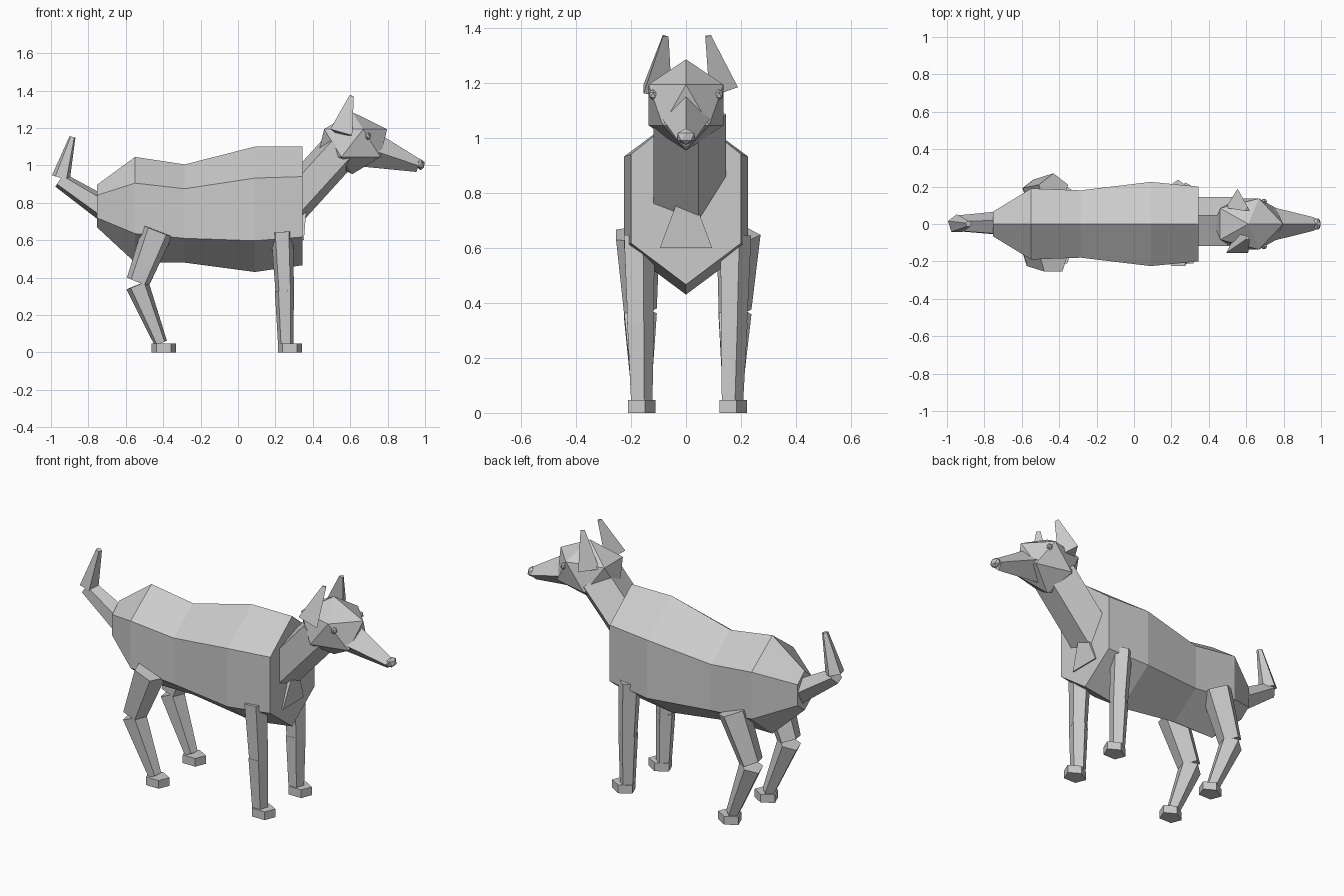
import bpy, bmesh
from math import sin, cos, tau
from mathutils import Vector

if "Cube" in bpy.data.objects:
    bpy.data.objects.remove(bpy.data.objects["Cube"])

grey = bpy.data.materials.new("light grey")
grey.diffuse_color = (0.6, 0.6, 0.6, 1)
grey.use_nodes = True
grey.node_tree.nodes["Principled BSDF"].inputs["Base Color"].default_value = grey.diffuse_color


def add_object(name, bm):
    bmesh.ops.recalc_face_normals(bm, faces=bm.faces)
    mesh = bpy.data.meshes.new(name)
    bm.to_mesh(mesh)
    bm.free()
    mesh.materials.append(grey)
    obj = bpy.data.objects.new(name, mesh)
    bpy.context.collection.objects.link(obj)
    return obj


def loft(name, rings):
    """Skin a list of equal-sized point rings and cap both ends."""
    bm = bmesh.new()
    loops = [[bm.verts.new(p) for p in ring] for ring in rings]
    n = len(loops[0])
    for a, b in zip(loops, loops[1:]):
        for i in range(n):
            j = (i + 1) % n
            bm.faces.new((a[i], a[j], b[j], b[i]))
    bm.faces.new(loops[0])
    bm.faces.new(loops[-1])
    return add_object(name, bm)


def taper(name, start, end, r1, r2, sides=5, depth=1.0):
    """Tapered prism between two points, one corner towards +y."""
    start, end = Vector(start), Vector(end)
    axis = (end - start).normalized()
    u = Vector((0, 1, 0))
    u = (u - axis * u.dot(axis)).normalized()
    v = axis.cross(u) * depth
    rings = []
    for c, r in ((start, r1), (end, r2)):
        rings.append([c + r * (u * cos(tau * i / sides) + v * sin(tau * i / sides))
                      for i in range(sides)])
    return loft(name, rings)


def ico(name, centre, size):
    bm = bmesh.new()
    bmesh.ops.create_icosphere(bm, subdivisions=1, radius=1)
    for vert in bm.verts:
        vert.co = Vector(c + s * p for c, s, p in zip(centre, size, vert.co))
    return add_object(name, bm)


# Body: six-sided sections (x, half width, top, upper side, lower side, bottom)
sections = [
    (-0.755, 0.065, 0.895, 0.84, 0.72, 0.67),
    (-0.55, 0.19, 1.045, 0.905, 0.635, 0.48),
    (-0.285, 0.18, 1.005, 0.875, 0.61, 0.48),
    (0.09, 0.225, 1.10, 0.932, 0.597, 0.43),
    (0.345, 0.20, 1.10, 0.94, 0.617, 0.466),
]
loft("body", [[(x, 0, t), (x, w, us), (x, w, ls), (x, 0, b), (x, -w, ls), (x, -w, us)]
              for x, w, t, us, ls, b in sections])

# Chest tuft
loft("chest_tuft", [
    [(0.25, -0.095, 0.60), (0.25, 0.095, 0.60), (0.352, 0.095, 0.60), (0.352, -0.095, 0.60)],
    [(0.25, -0.035, 0.76), (0.25, 0.035, 0.76), (0.365, 0.035, 0.76), (0.365, -0.035, 0.76)]])

# Neck and head
taper("neck", (0.25, 0, 0.755), (0.55, 0, 1.085), 0.145, 0.145, depth=0.78)
ico("head", (0.611, 0, 1.119), (0.208, 0.16, 0.166))
taper("muzzle", (0.62, 0, 1.115), (0.965, 0, 0.998), 0.12, 0.035, sides=4)
ico("nose", (0.977, 0, 1.004), (0.024, 0.036, 0.03))

# Tail
taper("tail_base", (-0.72, 0, 0.77), (-0.953, 0, 0.922), 0.068, 0.045)
taper("tail_tip", (-0.947, 0, 0.933), (-0.885, 0, 1.152), 0.052, 0.017)

# Paired parts
for side, s in (("left", 1), ("right", -1)):
    taper(f"ear_{side}", (0.55, 0.12 * s, 1.17), (0.607, 0.077 * s, 1.37), 0.07, 0.014, sides=3)
    ico(f"eye_{side}", (0.695, 0.12 * s, 1.156), (0.018, 0.016, 0.02))
    taper(f"front_upper_leg_{side}", (0.235, 0.175 * s, 0.645), (0.25, 0.17 * s, 0.325), 0.062, 0.052)
    taper(f"front_lower_leg_{side}", (0.248, 0.17 * s, 0.33), (0.255, 0.165 * s, 0.045), 0.054, 0.043)
    taper(f"rear_upper_leg_{side}", (-0.43, 0.183 * s, 0.65), (-0.535, 0.172 * s, 0.378), 0.088, 0.066)
    taper(f"rear_lower_leg_{side}", (-0.538, 0.172 * s, 0.36), (-0.413, 0.165 * s, 0.05), 0.066, 0.037)
    for end, x in (("front", 0.277), ("rear", -0.397)):
        taper(f"{end}_foot_{side}", (x, 0.166 * s, 0), (x, 0.166 * s, 0.047), 0.055, 0.055, depth=1.23)
